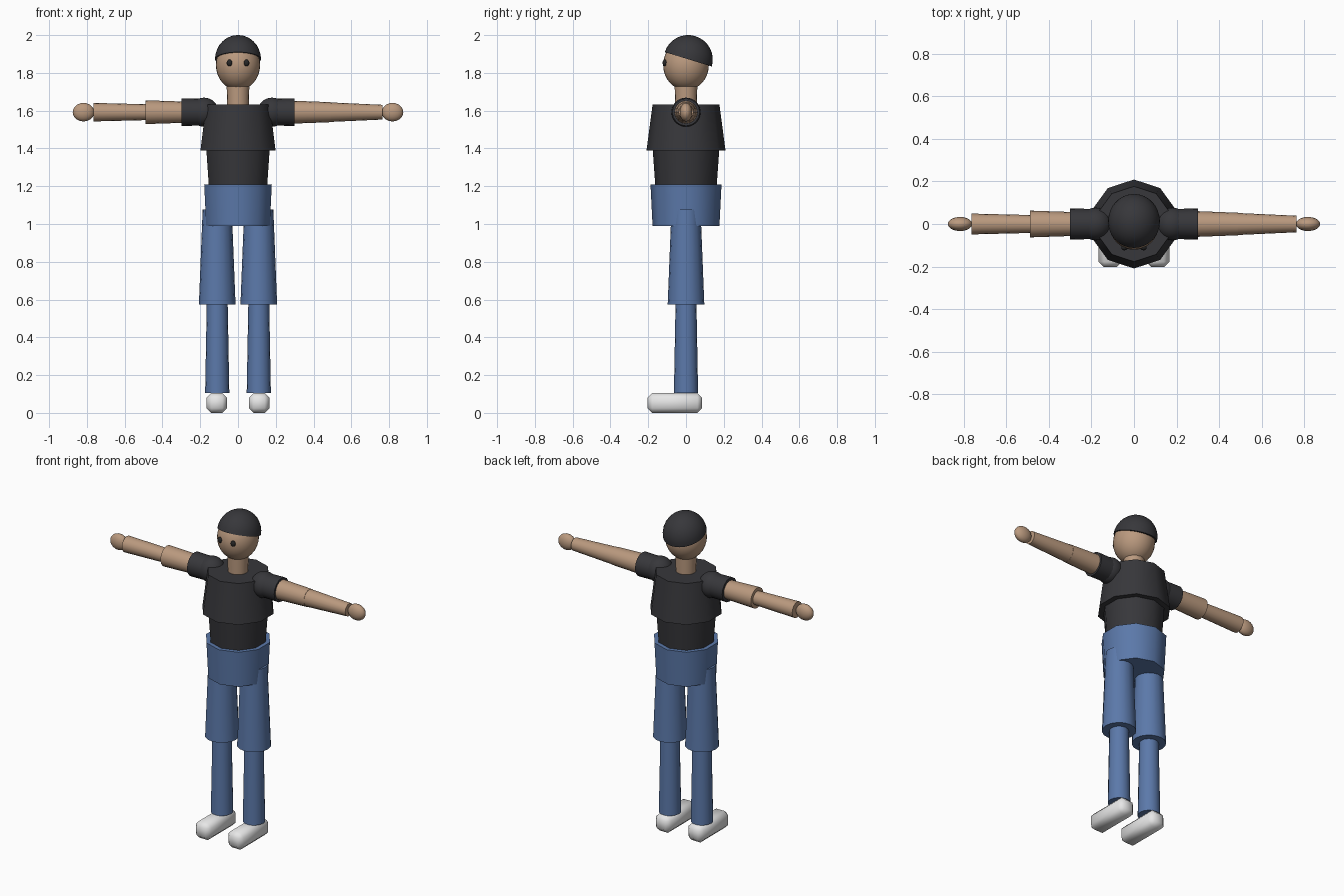
import bpy, bmesh, math
from mathutils import Matrix, Vector

if "Cube" in bpy.data.objects:
    bpy.data.objects.remove(bpy.data.objects["Cube"])


def material(name, rgb):
    m = bpy.data.materials.new(name)
    m.diffuse_color = (*rgb, 1)
    m.use_nodes = True
    m.node_tree.nodes["Principled BSDF"].inputs["Base Color"].default_value = m.diffuse_color
    return m


SKIN = material("skin", (0.49, 0.32, 0.21))
BLACK = material("charcoal_cloth", (0.038, 0.038, 0.043))
DENIM = material("denim_blue", (0.105, 0.19, 0.40))
WHITE = material("shoe_white", (0.80, 0.80, 0.80))
EYE = material("eye_black", (0.02, 0.02, 0.02))
ARM_Z = 1.592


def finish(name, bm, mat, angle=40):
    """Turn a bmesh into a smooth-by-angle object."""
    bmesh.ops.recalc_face_normals(bm, faces=bm.faces)
    mesh = bpy.data.meshes.new(name)
    bm.to_mesh(mesh)
    bm.free()
    mesh.materials.append(mat)
    ob = bpy.data.objects.new(name, mesh)
    bpy.context.collection.objects.link(ob)
    bpy.ops.object.select_all(action='DESELECT')
    bpy.context.view_layer.objects.active = ob
    ob.select_set(True)
    bpy.ops.object.shade_smooth_by_angle(angle=math.radians(angle))
    return ob


def frustum(name, mat, start, end, r1, r2, sides=16):
    """Capped tapered cylinder between two points."""
    a, b = Vector(start), Vector(end)
    axis = (b - a).normalized()
    u = Vector((0, 1, 0))
    v = axis.cross(u)
    bm = bmesh.new()
    rings = []
    for p, r in ((a, r1), (b, r2)):
        rings.append([bm.verts.new(p + r * (u * math.cos(t) + v * math.sin(t)))
                      for t in (math.tau * i / sides for i in range(sides))])
    for i in range(sides):
        j = (i + 1) % sides
        bm.faces.new((rings[0][i], rings[0][j], rings[1][j], rings[1][i]))
    bm.faces.new(rings[0])
    bm.faces.new(rings[1])
    return finish(name, bm, mat, 50)


def ellipsoid(name, mat, centre, radii, half=False, tilt=0, seg=32):
    """Scaled sphere, optionally cut to its upper half and tilted."""
    bm = bmesh.new()
    bmesh.ops.create_uvsphere(bm, u_segments=seg, v_segments=seg // 2, radius=1)
    if half:
        cut = bmesh.ops.bisect_plane(bm, geom=bm.verts[:] + bm.edges[:] + bm.faces[:],
                                     plane_co=(0, 0, 0), plane_no=(0, 0, -1),
                                     clear_outer=True, dist=1e-4)
        rim = [e for e in bm.edges if e.is_boundary]
        bmesh.ops.holes_fill(bm, edges=rim, sides=0)
    bm.transform(Matrix.Translation(centre) @ Matrix.Rotation(tilt, 4, 'X')
                 @ Matrix.Diagonal((*radii, 1)))
    return finish(name, bm, mat)


# Torso: ten-sided tapered sections
frustum("hips", DENIM, (0, 0, 0.99), (0, 0, 1.21), 0.177, 0.188, 10)
frustum("waist", BLACK, (0, 0, 1.21), (0, 0, 1.39), 0.163, 0.176, 10)
frustum("chest", BLACK, (0, 0, 1.39), (0, 0, 1.632), 0.209, 0.177, 10)

# Neck, head and hair cap
frustum("neck", SKIN, (0, 0, 1.61), (0, 0, 1.74), 0.058, 0.06)
ellipsoid("head", SKIN, (0, 0, 1.842), (0.117, 0.121, 0.133))
ellipsoid("hair", BLACK, (0, 0.012, 1.872), (0.122, 0.13, 0.128), True, math.radians(-17))

for side, s in (("left", 1), ("right", -1)):
    ellipsoid(side + "_eye", EYE, (s * 0.045, -0.112, 1.853), (0.015, 0.012, 0.018), seg=16)

    # Shoulder and sleeve
    ellipsoid(side + "_shoulder", BLACK, (s * 0.18, 0, ARM_Z), (0.077,) * 3)
    frustum(side + "_sleeve", BLACK, (s * 0.15, 0, ARM_Z), (s * 0.3, 0, ARM_Z), 0.07, 0.073)

    # Arm sections taper toward +x on both sides
    upper = (0.061, 0.053) if s > 0 else (0.056, 0.063)
    lower = (0.052, 0.039) if s > 0 else (0.042, 0.049)
    frustum(side + "_upper_arm", SKIN, (s * 0.28, 0, ARM_Z), (s * 0.49, 0, ARM_Z), *upper)
    frustum(side + "_forearm", SKIN, (s * 0.48, 0, ARM_Z), (s * 0.765, 0, ARM_Z), *lower)
    ellipsoid(side + "_hand", SKIN, (s * 0.818, 0, ARM_Z), (0.057, 0.033, 0.049), seg=24)

    # Leg sections
    frustum(side + "_thigh", DENIM, (s * 0.11, 0, 0.575), (s * 0.11, 0, 1.078), 0.097, 0.077)
    frustum(side + "_shin", DENIM, (s * 0.11, 0, 0.105), (s * 0.11, 0, 0.60), 0.064, 0.055)

    # Shoe: chamfered block
    bm = bmesh.new()
    bmesh.ops.create_cube(bm, size=1)
    bm.transform(Matrix.Translation((s * 0.112, -0.059, 0.0525))
                 @ Matrix.Diagonal((0.108, 0.288, 0.105, 1)))
    bmesh.ops.bevel(bm, geom=bm.edges[:], offset=0.025, offset_type='OFFSET',
                    segments=1, affect='EDGES')
    finish(side + "_shoe", bm, WHITE, 60)
